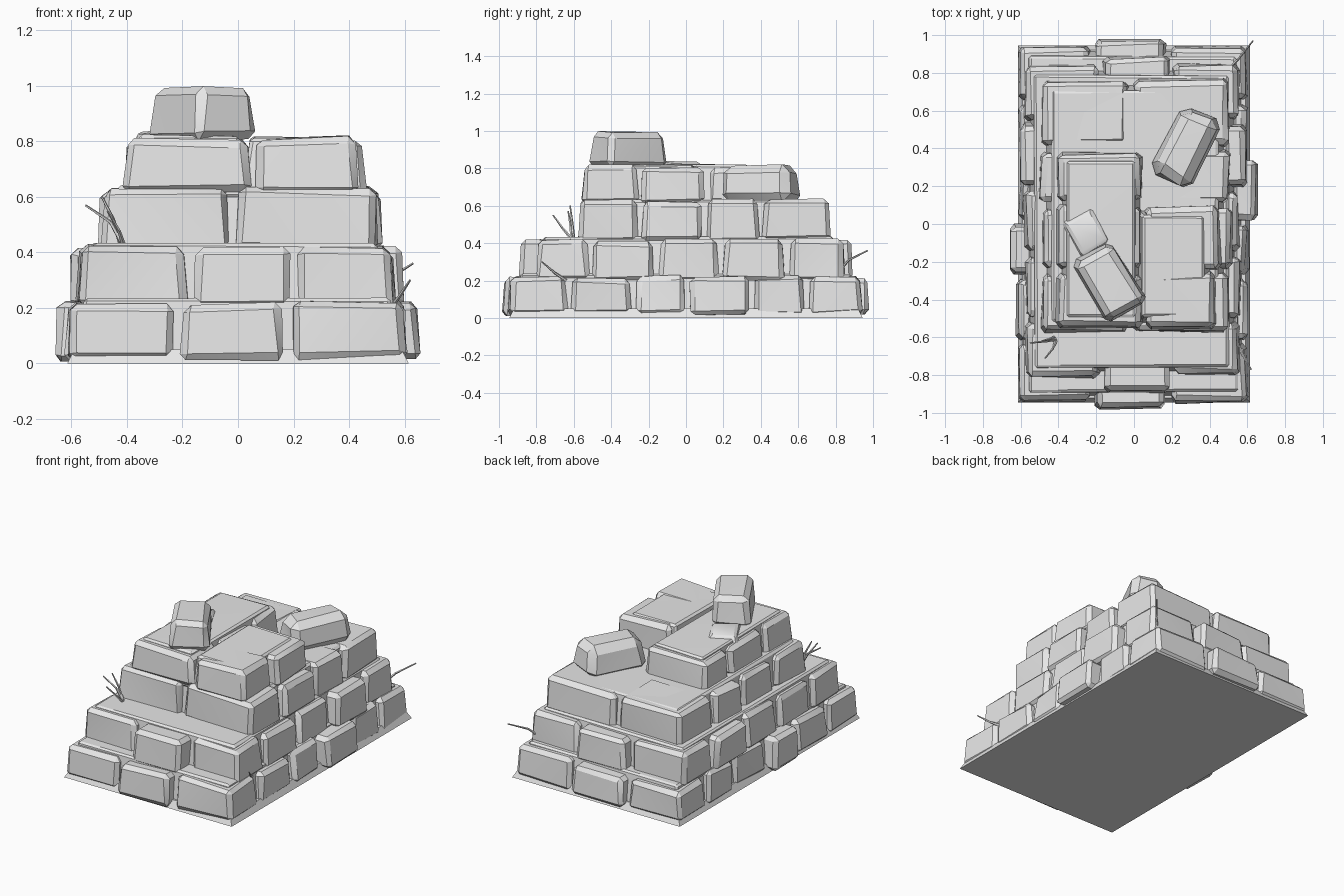
import bpy, bmesh, random
from mathutils import Matrix, Vector

random.seed(7)
cube = bpy.data.objects.get("Cube")
if cube:
    bpy.data.objects.remove(cube)

stone = bpy.data.materials.new("grey_stone")
stone.use_nodes = True
grey = (0.8, 0.8, 0.8, 1)
stone.diffuse_color = grey
stone.node_tree.nodes["Principled BSDF"].inputs["Base Color"].default_value = grey


def finish(bm, name):
    """Turn a bmesh into a shaded stone object."""
    bmesh.ops.recalc_face_normals(bm, faces=bm.faces)
    mesh = bpy.data.meshes.new(name)
    bm.to_mesh(mesh)
    bm.free()
    mesh.materials.append(stone)
    obj = bpy.data.objects.new(name, mesh)
    bpy.context.collection.objects.link(obj)
    bpy.ops.object.select_all(action="DESELECT")
    obj.select_set(True)
    bpy.context.view_layer.objects.active = obj
    bpy.ops.object.shade_smooth_by_angle(angle=0.45)
    return obj


def shake(verts, amount):
    for v in verts:
        v.co += Vector([random.uniform(-amount, amount) for _ in range(3)])


def rock(name, xr, yr, zr, turn=0, inset=0.012, chamfer=0.024, rough=0.009):
    """Chamfered, worn block, narrowed by inset at the top."""
    bm = bmesh.new()
    bmesh.ops.create_cube(bm, size=1)
    size = Vector((xr[1] - xr[0], yr[1] - yr[0], zr[1] - zr[0]))
    mid = Vector((sum(xr), sum(yr), sum(zr))) / 2
    for v in bm.verts:
        top = v.co.z > 0
        v.co *= size
        if top:
            v.co.x -= inset if v.co.x > 0 else -inset
            v.co.y -= inset if v.co.y > 0 else -inset
    shake(bm.verts, rough)
    bmesh.ops.bevel(bm, geom=bm.edges[:], offset=chamfer, segments=1, affect="EDGES")
    shake(bm.verts, rough * 0.5)
    bmesh.ops.triangulate(bm, faces=bm.faces)
    bm.transform(Matrix.Translation(mid) @ Matrix.Rotation(turn, 4, "Z"))
    return finish(bm, name)


def course(name, xs, ys, z0, z1, bulges, gaps=()):
    """Ring of stones on a grid of cuts; bulges push single stones outward."""
    nx, ny = len(xs) - 2, len(ys) - 2
    joint = 0.009
    for i in range(nx + 1):
        for j in range(ny + 1):
            if (0 < i < nx and 0 < j < ny) or (i, j) in gaps:
                continue
            x = [xs[i] + joint, xs[i + 1] - joint]
            y = [ys[j] + joint, ys[j + 1] - joint]
            out = bulges.get((i, j), random.uniform(-0.008, 0.008))
            if j == 0:
                y[0] -= out
            elif j == ny:
                y[1] += out
            elif i == 0:
                x[0] -= out
            else:
                x[1] += out
            rock(f"{name}_stone_{i}_{j}", x, y,
                 (z0, z1 + random.uniform(-0.008, 0.006)))


def core(name, xr, yr, zr, inset=0.03):
    """Solid fill behind the stones that also levels the ledge."""
    edge = 0.035
    rock(name, (xr[0] + edge, xr[1] - edge), (yr[0] + edge, yr[1] - edge), zr,
         inset=inset, chamfer=0.012, rough=0.005)


# Flat footing
bm = bmesh.new()
bmesh.ops.create_cube(bm, size=1)
for v in bm.verts:
    wide = 1.23 if v.co.z < 0 else 1.18
    v.co = (v.co.x * wide, v.co.y * (wide + 0.66), (v.co.z + 0.5) * 0.05)
finish(bm, "footing")

# Bottom course
xs, ys = (-0.62, -0.22, 0.18, 0.61), (-0.95, -0.62, -0.28, 0.01, 0.35, 0.64, 0.95)
course("bottom", xs, ys, 0.015, 0.22,
       {(1, 0): 0.045, (1, 5): 0.04, (2, 3): 0.055, (0, 2): 0.055})
core("bottom_core", (xs[0], xs[-1]), (ys[0], ys[-1]), (0.01, 0.235))

# Second course
xs, ys = (-0.59, -0.17, 0.2, 0.57), (-0.82, -0.51, -0.16, 0.19, 0.54, 0.85)
course("second", xs, ys, 0.2, 0.42,
       {(1, 0): 0.09, (1, 4): 0.05, (2, 3): 0.04, (0, 3): 0.025})
core("second_core", (xs[0], xs[-1]), (ys[0], ys[-1]), (0.18, 0.435))

# Third course
xs, ys = (-0.5, -0.02, 0.51), (-0.58, -0.25, 0.1, 0.4, 0.77)
course("third", xs, ys, 0.41, 0.63, {(1, 1): 0.025})
core("third_core", (xs[0], xs[-1]), (ys[0], ys[-1]), (0.4, 0.635))

# Top course, missing its back left stone
xs, ys = (-0.42, 0.05, 0.44), (-0.56, -0.25, 0.11, 0.4)
course("top", xs, ys, 0.61, 0.81, {(1, 1): 0.025}, gaps=[(1, 2)])
core("top_core_right", (xs[0], xs[1] + 0.02), (ys[0], ys[3]), (0.6, 0.82))
core("top_core_left", (xs[1] - 0.07, xs[2]), (ys[0], ys[2]), (0.6, 0.815))

# Loose stones lying on the pile
rock("upper_block", (-0.255, -0.005), (-0.5, -0.12), (0.8, 1.0),
     turn=0.52, inset=0.016, chamfer=0.03)
rock("fallen_slab", (-0.36, -0.14), (-0.17, 0.08), (0.77, 0.835),
     turn=0.52, inset=0.03, chamfer=0.012)
rock("back_boulder", (0.15, 0.4), (0.2, 0.61), (0.61, 0.815),
     turn=-0.46, inset=0.022, chamfer=0.045, rough=0.012)


def blade(name, *points):
    """Thin bent stalk made from tapering segments."""
    bm = bmesh.new()
    points = [Vector(p) for p in points]
    n = len(points) - 1
    for k, (a, b) in enumerate(zip(points, points[1:])):
        d = b - a
        place = Matrix.Translation((a + b) / 2) @ d.to_track_quat("Z", "Y").to_matrix().to_4x4()
        bmesh.ops.create_cone(bm, cap_ends=True, segments=5, depth=d.length,
                              radius1=0.009 - 0.005 * k / n,
                              radius2=0.009 - 0.005 * (k + 1) / n, matrix=place)
    finish(bm, name)


# Dry stalks growing from the joints
blade("front_stalk_a", (-0.41, -0.61, 0.42), (-0.46, -0.62, 0.51), (-0.55, -0.63, 0.57))
blade("front_stalk_b", (-0.41, -0.61, 0.42), (-0.43, -0.66, 0.48), (-0.47, -0.71, 0.55))
blade("front_stalk_c", (-0.42, -0.6, 0.42), (-0.45, -0.61, 0.52), (-0.49, -0.62, 0.6))
blade("back_stalk", (0.48, 0.8, 0.23), (0.55, 0.87, 0.31), (0.63, 0.97, 0.36))
blade("side_stalk", (0.55, -0.64, 0.2), (0.58, -0.7, 0.24), (0.62, -0.77, 0.3))
